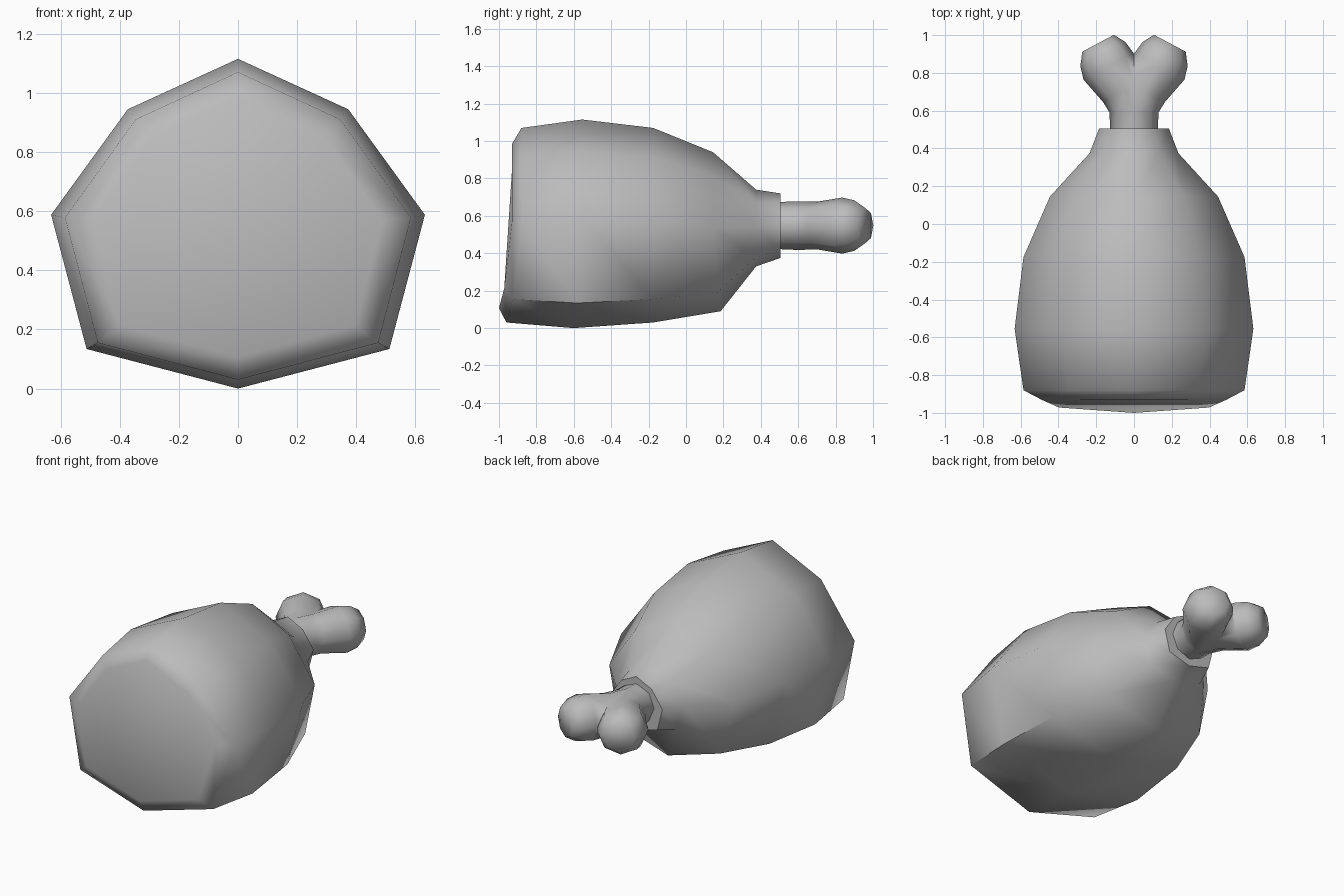
import bpy, bmesh, math
from mathutils import Vector

cube = bpy.data.objects.get("Cube")
if cube:
    bpy.data.objects.remove(cube, do_unlink=True)


def make_material(name, colour):
    mat = bpy.data.materials.new(name)
    mat.use_nodes = True
    mat.diffuse_color = colour
    mat.node_tree.nodes["Principled BSDF"].inputs["Base Color"].default_value = colour
    return mat


grey = make_material("plain grey", (0.5, 0.5, 0.5, 1))


def loft(name, rings, angle):
    """Skin a list of equal rings, close both ends and shade it."""
    bm = bmesh.new()
    loops = [[bm.verts.new(p) for p in ring] for ring in rings]
    n = len(loops[0])
    for a, b in zip(loops, loops[1:]):
        for i in range(n):
            j = (i + 1) % n
            bm.faces.new((a[i], a[j], b[j], b[i]))
    bm.faces.new(loops[0])
    bm.faces.new(loops[-1])
    bmesh.ops.recalc_face_normals(bm, faces=bm.faces)
    mesh = bpy.data.meshes.new(name)
    bm.to_mesh(mesh)
    bm.free()
    mesh.materials.append(grey)
    obj = bpy.data.objects.new(name, mesh)
    bpy.context.collection.objects.link(obj)
    bpy.ops.object.select_all(action="DESELECT")
    obj.select_set(True)
    bpy.context.view_layer.objects.active = obj
    bpy.ops.object.shade_smooth_by_angle(angle=math.radians(angle))
    return obj


# Meat: eight-sided section, as (width share, height share)
half = [(0.59, 0.847), (1, 0.527), (0.81, 0.12)]
section = [(0, 1)] + half + [(0, 0)] + [(-x, z) for x, z in reversed(half)]

# y of the upper part, y of the bottom point, half width, bottom, top
stations = [
    (-0.93, -1.0, 0.49, 0.107, 0.985),
    (-0.88, -0.96, 0.585, 0.03, 1.07),
    (-0.555, -0.6, 0.632, 0.0, 1.115),
    (-0.175, -0.175, 0.585, 0.03, 1.07),
    (0.145, 0.185, 0.445, 0.09, 0.94),
    (0.375, 0.375, 0.235, 0.33, 0.74),
    (0.505, 0.505, 0.185, 0.375, 0.72),
]


def meat_ring(y_top, y_low, w, low, top):
    ring = []
    for x, z in section:
        lean = max(0, 1 - z / 0.527) ** 2
        ring.append((x * w, y_top + (y_low - y_top) * lean, low + z * (top - low)))
    return ring


loft("meat", [meat_ring(*s) for s in stations], 60)

# Bone: one half of the forked bone, mirrored at the middle
bone_z = 0.548
outward = Vector((0.47, 0.88, 0)).normalized()
forward = Vector((0, 1, 0))
# x, y, radius, direction
path = [
    (0, 0.48, 0.125, forward),
    (0, 0.59, 0.13, forward),
    (0.05, 0.705, 0.128, outward),
    (0.135, 0.835, 0.15, outward),
    (0.165, 0.9, 0.135, outward),
    (0.19, 0.957, 0.095, outward),
]


def bone_ring(x, y, r, direction):
    side = direction.cross(Vector((0, 0, 1)))
    turns = [math.tau * i / 8 for i in range(8)]
    return [Vector((x, y, bone_z)) + side * r * math.cos(t)
            + Vector((0, 0, r * math.sin(t))) for t in turns]


bone = loft("bone", [bone_ring(*p) for p in path], 80)
mirror = bone.modifiers.new("mirror", "MIRROR")
mirror.use_bisect_axis[0] = True
mirror.use_clip = True
